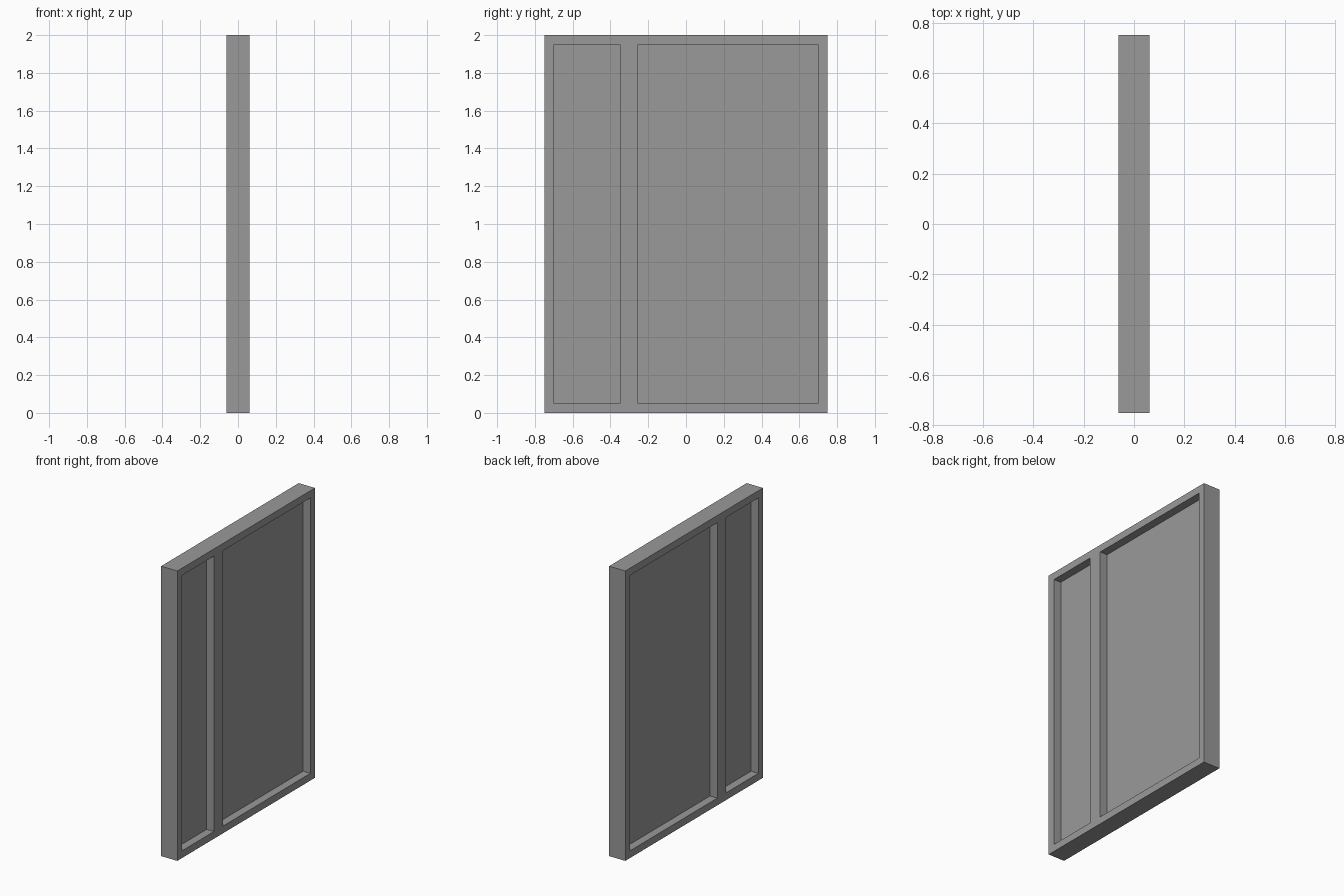
import bpy, bmesh
from mathutils import Vector

if "Cube" in bpy.data.objects:
    bpy.data.objects.remove(bpy.data.objects["Cube"])

DEPTH = 0.124        # frame thickness along x
PANE = 0.013         # pane thickness along x
Y = [-0.75, -0.70, -0.35, -0.253, 0.70, 0.75]
Z = [0.0, 0.05, 1.95, 2.0]
OPENINGS = [(1, 1), (3, 1)]   # (y cell, z cell) left open for panes

dark_grey = bpy.data.materials.new("dark_grey")
dark_grey.diffuse_color = (0.32, 0.32, 0.32, 1)
dark_grey.use_nodes = True
dark_grey.node_tree.nodes["Principled BSDF"].inputs["Base Color"].default_value = dark_grey.diffuse_color


def slab(name, cells, thickness):
    """Extrude a set of y/z grid cells into one solid centred on x = 0."""
    bm = bmesh.new()
    grid = {}

    def vert(i, j):
        if (i, j) not in grid:
            grid[i, j] = bm.verts.new((-thickness / 2, Y[i], Z[j]))
        return grid[i, j]

    for i, j in cells:
        bm.faces.new([vert(i, j), vert(i + 1, j), vert(i + 1, j + 1), vert(i, j + 1)])
    ext = bmesh.ops.extrude_face_region(bm, geom=bm.faces[:], use_keep_orig=True)
    moved = [g for g in ext["geom"] if isinstance(g, bmesh.types.BMVert)]
    bmesh.ops.translate(bm, verts=moved, vec=Vector((thickness, 0, 0)))
    bmesh.ops.recalc_face_normals(bm, faces=bm.faces[:])
    mesh = bpy.data.meshes.new(name)
    bm.to_mesh(mesh)
    bm.free()
    mesh.materials.append(dark_grey)
    obj = bpy.data.objects.new(name, mesh)
    bpy.context.collection.objects.link(obj)
    return obj


# Outer frame with its dividing post
all_cells = [(i, j) for i in range(len(Y) - 1) for j in range(len(Z) - 1)]
slab("frame", [c for c in all_cells if c not in OPENINGS], DEPTH)

# Thin panes recessed from both sides
for name, cell in zip(("narrow_pane", "wide_pane"), OPENINGS):
    slab(name, [cell], PANE)
